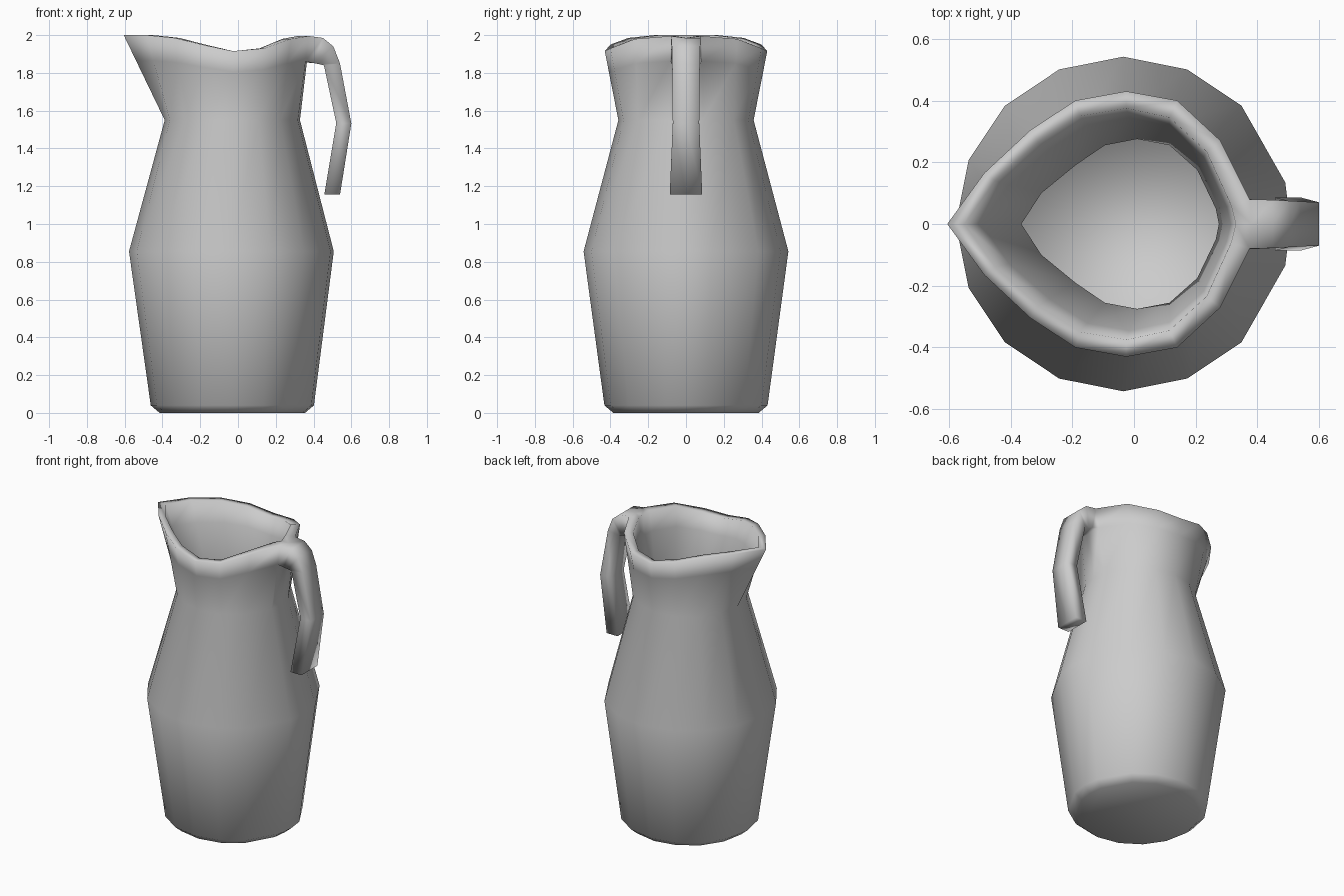
import bpy
import bmesh
from math import cos, sin, radians

cube = bpy.data.objects.get("Cube")
if cube:
    bpy.data.objects.remove(cube)

SEGMENTS = 16
clay = bpy.data.materials.new("grey_clay")
clay.use_nodes = True
clay.diffuse_color = (0.6, 0.6, 0.6, 1)
clay.node_tree.nodes["Principled BSDF"].inputs["Base Color"].default_value = clay.diffuse_color

bm = bmesh.new()


def full_ring(half):
    """Reflect a half outline, handle side to spout tip, into a whole ring."""
    points = half + [(x, -y, z) for x, y, z in half[-2:0:-1]]
    return [bm.verts.new(p) for p in points]


def round_half(r, z, cx=-0.03):
    """Round half outline, pinched towards the handle."""
    angles = [0, 14.4] + [22.5 * k for k in range(2, 9)]
    return [(cx + r * cos(radians(a)), r * sin(radians(a)), z) for a in angles]


def blend(low, high, t):
    return [tuple(a + (b - a) * t for a, b in zip(p, q)) for p, q in zip(low, high)]


def bridge(a, b, skip=()):
    n = len(a)
    for i in range(n):
        if i not in skip:
            j = (i + 1) % n
            bm.faces.new((a[i], a[j], b[j], b[i]))


# Half outlines of the pouring rim and the inner throat
rim_z = [1.985, 1.995, 1.98, 1.93, 1.915, 1.95, 1.985, 2.0, 2.0]
rim_xy = [(0.38, 0), (0.375, 0.08), (0.28, 0.27), (0.14, 0.4), (-0.025, 0.43),
          (-0.19, 0.4), (-0.335, 0.305), (-0.485, 0.165), (-0.605, 0)]
lip_xy = [(0.33, 0), (0.315, 0.06), (0.235, 0.235), (0.115, 0.345), (-0.025, 0.375),
          (-0.175, 0.35), (-0.31, 0.265), (-0.45, 0.14), (-0.55, 0)]
throat_xy = [(0.275, 0), (0.265, 0.05), (0.205, 0.175), (0.115, 0.255), (0.01, 0.275),
             (-0.095, 0.255), (-0.19, 0.19), (-0.30, 0.1), (-0.365, 0)]
rim = [(x, y, z) for (x, y), z in zip(rim_xy, rim_z)]
lip = [(x, y, z) for (x, y), z in zip(lip_xy, rim_z)]
throat = [(x, y, 1.55) for x, y in throat_xy]
neck = round_half(0.358, 1.55)

# Jug wall: up the outside, over the lip, down the inside
halves = [round_half(0.385, 0), round_half(0.432, 0.04), round_half(0.542, 0.855, -0.035),
          neck, blend(neck, rim, 0.7), rim, lip, blend(throat, lip, 0.7), throat,
          round_half(0.465, 0.855, -0.035), round_half(0.36, 0.08)]
rings = [full_ring(h) for h in halves]
for i in range(len(rings) - 1):
    bridge(rings[i], rings[i + 1], skip=(0, SEGMENTS - 1) if i == 4 else ())
bm.faces.new(rings[0])
bm.faces.new(rings[-1])

# Handle: grown out of the opening left under the rim
below, top = rings[4], rings[5]
section = [top[-1], top[0], top[1], below[1], below[0], below[-1]]
# outer x, outer z, inner x, inner z, half width
path = [(0.45, 1.985, 0.40, 1.852, 0.078), (0.505, 1.94, 0.43, 1.846, 0.075),
        (0.54, 1.85, 0.455, 1.84, 0.073), (0.60, 1.532, 0.52, 1.535, 0.07),
        (0.54, 1.155, 0.457, 1.155, 0.086)]
for ox, oz, ix, iz, w in path:
    points = [(ox, y, oz) for y in (-w, 0, w)] + [(ix, y, iz) for y in (w, 0, -w)]
    following = [bm.verts.new(p) for p in points]
    bridge(section, following)
    section = following
bm.faces.new(section)

bmesh.ops.recalc_face_normals(bm, faces=bm.faces[:])
for face in bm.faces:
    face.smooth = True

mesh = bpy.data.meshes.new("pitcher")
bm.to_mesh(mesh)
bm.free()
mesh.materials.append(clay)
pitcher = bpy.data.objects.new("pitcher", mesh)
bpy.context.collection.objects.link(pitcher)
